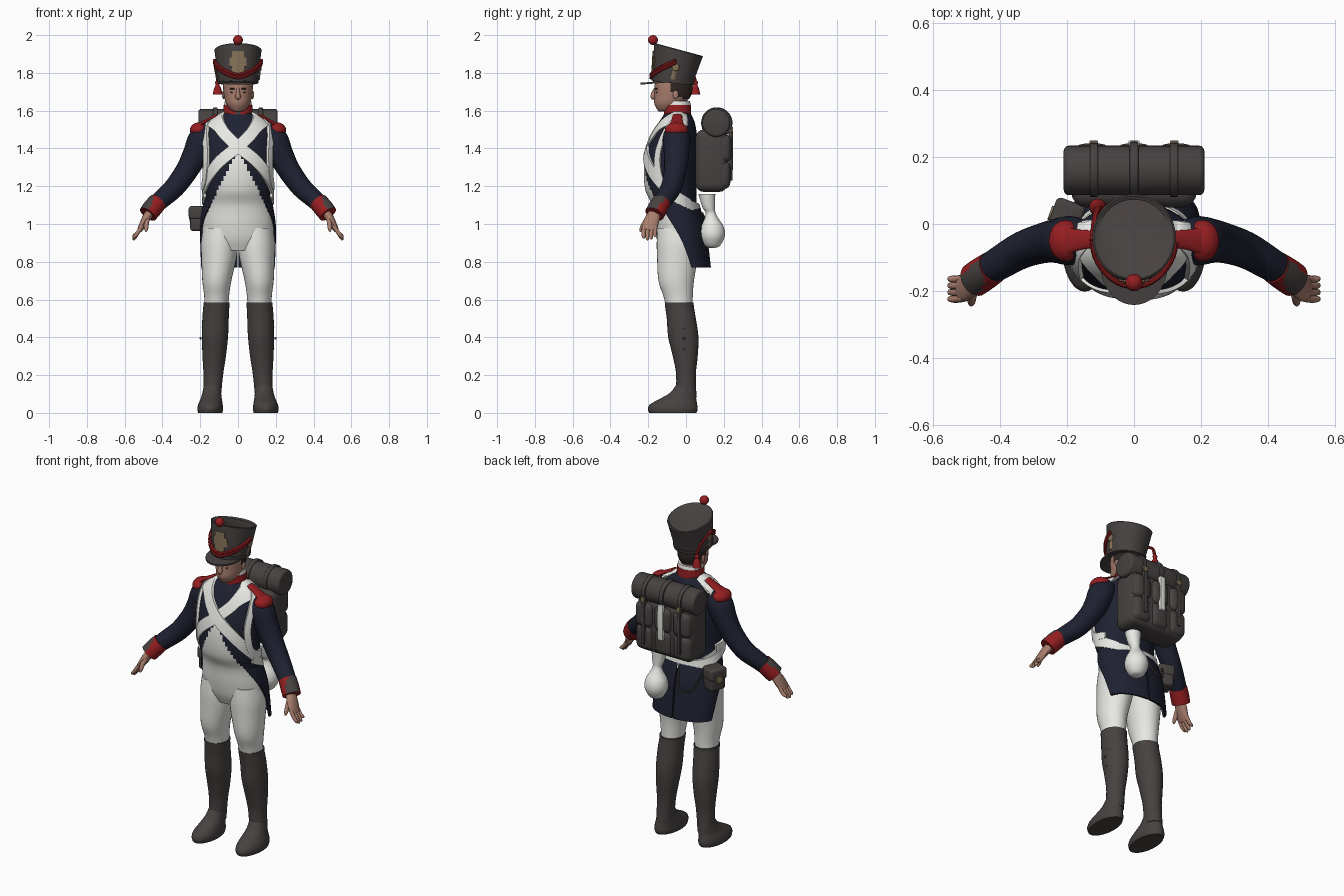
import bpy, bmesh, math
from mathutils import Vector, Matrix

def mat(name, r, g, b):
    m = bpy.data.materials.new(name)
    m.diffuse_color = (r, g, b, 1)
    return m
NAVY = mat("navy cloth", .013, .015, .03)
WHITE = mat("white cloth", .8, .8, .77)
RED = mat("red cloth", .30, .013, .015)
DARK = mat("dark leather", .062, .054, .052)
SKIN = mat("skin", .40, .21, .155)
BRASS = mat("brass", .23, .165, .095)
HAIR = mat("dark hair", .03, .02, .017)

def finish(name, bm, mats, rule=None, angle=40):
    bmesh.ops.recalc_face_normals(bm, faces=bm.faces)
    bm.normal_update()
    if rule:
        for f in bm.faces:
            f.material_index = rule(f.calc_center_median(), f.normal)
    me = bpy.data.meshes.new(name)
    bm.to_mesh(me)
    bm.free()
    for m in mats:
        me.materials.append(m)
    ob = bpy.data.objects.new(name, me)
    bpy.context.collection.objects.link(ob)
    bpy.ops.object.select_all(action='DESELECT')
    ob.select_set(True)
    bpy.context.view_layer.objects.active = ob
    bpy.ops.object.shade_smooth_by_angle(angle=math.radians(angle))
    return ob

def dense(rows, sub):
    # Catmull-Rom through tuples
    out = []
    for i in range(len(rows) - 1):
        a, b, c, d = rows[max(i - 1, 0)], rows[i], rows[i + 1], rows[min(i + 2, len(rows) - 1)]
        for k in range(sub):
            t = k / sub
            out.append(tuple(.5 * (2*q + (r - p)*t + (2*p - 5*q + 4*r - s)*t*t + (3*q - p - 3*r + s)*t**3)
                             for p, q, r, s in zip(a, b, c, d)))
    return out + [tuple(rows[-1])]

def skin(name, rings, mats, rule=None, angle=40):
    bm = bmesh.new()
    vs = [[bm.verts.new(p) for p in r] for r in rings]
    n = len(vs[0])
    for a, b in zip(vs, vs[1:]):
        for i in range(n):
            bm.faces.new((a[i], a[(i + 1) % n], b[(i + 1) % n], b[i]))
    bm.faces.new(vs[0])
    bm.faces.new(vs[-1])
    return finish(name, bm, mats, rule, angle)

def R(z, cy, rx, ry, cx=0, tilt=0):
    return (z, cx, cy, rx, ry, tilt)

def point(row, th, off=0):
    z, cx, cy, rx, ry, tilt = row
    dy = -(ry + off) * math.cos(th)
    return Vector((cx + (rx + off) * math.sin(th), cy + dy, z + tilt * dy))

def loft(name, rows, mats, sub=4, n=32, rule=None, angle=40):
    return skin(name, [[point(r, 2*math.pi*i/n) for i in range(n)] for r in dense(rows, sub)], mats, rule, angle)

def tube(name, pts, mats, sub=4, n=16, rule=None):
    # pts: x, y, z, half-width along y, half-width across
    pts = dense(pts, sub)
    rings = []
    for i, p in enumerate(pts):
        c = Vector(p[:3])
        t = (Vector(pts[min(i + 1, len(pts) - 1)][:3]) - Vector(pts[max(i - 1, 0)][:3])).normalized()
        u = Vector((0, 1, 0)) - t * t.y
        u.normalize()
        v = t.cross(u)
        rings.append([c + u*p[3]*math.cos(a) + v*p[4]*math.sin(a) for a in (2*math.pi*k/n for k in range(n))])
    return skin(name, rings, mats, rule)

def row_at(rows, z):
    rows = sorted(rows)
    for a, b in zip(rows, rows[1:]):
        if z <= b[0]:
            t = max(0, (z - a[0]) / max(b[0] - a[0], 1e-6))
            return (z,) + tuple(p + (q - p)*t for p, q in zip(a[1:], b[1:]))
    return rows[-1]

def ribbon(name, rows, path, width, m, off=.009):
    # flat strap lying on a lofted surface, path in (angle, height)
    path = dense(path, 6)
    rings = []
    for i, (th, z) in enumerate(path):
        a, b = path[max(i - 1, 0)], path[min(i + 1, len(path) - 1)]
        rx = row_at(rows, z)[3]
        d = Vector(((b[0] - a[0]) * rx, b[1] - a[1])).normalized() * width / 2
        P = lambda k, o: point(row_at(rows, z + k*d.x), th - k*d.y/rx, o)
        rings.append([P(-1, -.01), P(-1, off), P(0, off), P(1, off), P(1, -.01)])
    return skin(name, rings, [m], None, 50)

def box(name, loc, size, m, bev=.01, rot=0):
    bm = bmesh.new()
    bmesh.ops.create_cube(bm, size=1, matrix=Matrix.Diagonal((*size, 1)))
    bmesh.ops.bevel(bm, geom=bm.edges[:], offset=bev, segments=4, profile=.5, affect='EDGES')
    bm.transform(Matrix.Translation(loc) @ Matrix.Rotation(rot, 4, 'Z'))
    return finish(name, bm, [m])

def ball(name, loc, size, m):
    bm = bmesh.new()
    bmesh.ops.create_uvsphere(bm, u_segments=20, v_segments=12, radius=1,
                              matrix=Matrix.Translation(loc) @ Matrix.Diagonal((*size, 1)))
    return finish(name, bm, [m])

def drum(name, loc, r, depth, m, bev=.004, rot=0):
    # cylinder along x, turned about z
    bm = bmesh.new()
    bmesh.ops.create_cone(bm, cap_ends=True, segments=32, radius1=r, radius2=r, depth=depth)
    rim = [e for e in bm.edges if abs(e.verts[0].co.z - e.verts[1].co.z) < 1e-4]
    bmesh.ops.bevel(bm, geom=rim, offset=bev, segments=3, profile=.5, affect='EDGES')
    bm.transform(Matrix.Translation(loc) @ Matrix.Rotation(rot, 4, 'Z') @ Matrix.Rotation(math.pi/2, 4, 'Y'))
    return finish(name, bm, [m])

# torso: navy coat with white waistcoat opening
T = [R(.86, -.03, .15, .10), R(.92, -.035, .185, .12), R(1.0, -.045, .188, .125), R(1.1, -.062, .178, .12),
     R(1.18, -.08, .178, .135), R(1.28, -.08, .185, .143), R(1.38, -.072, .19, .138), R(1.47, -.06, .188, .118),
     R(1.53, -.05, .165, .098), R(1.57, -.045, .11, .078), R(1.60, -.045, .06, .06)]
def coat_rule(c, n):
    w = min(.2, (1.40 - c.z) * .48)
    return 1 if c.z < 1.0 or (c.y < -.06 and abs(c.x) < w) else 0
loft("coat_body", T, [NAVY, WHITE], 8, 72, coat_rule)
TD = dense(T, 8)

# straps and belt
for s in (1, -1):
    ribbon("cross_belt", TD, [(s*2.2, 1.55), (s*1.5, 1.567), (s*.7, 1.53), (s*.33, 1.47), (0, 1.41), (-s*.5, 1.335),
                              (-s*1.0, 1.25), (-s*1.6, 1.16), (-s*2.3, 1.1)], .062, WHITE, .009 if s > 0 else .012)
    ribbon("pack_strap", TD, [(s*2.1, 1.53), (s*1.5, 1.545), (s*1.15, 1.5), (s*1.03, 1.4), (s*1.08, 1.3),
                              (s*1.3, 1.21), (s*1.9, 1.18)], .042, WHITE, .014)
ribbon("waist_belt", TD, [(1.3, 1.165), (1.7, 1.135), (2.3, 1.1), (math.pi, 1.08), (3.98, 1.1), (4.58, 1.135),
                          (4.98, 1.165)], .05, WHITE, .014)

# coat tails
tails = dense([(1.11, -.06, .183, .125, 2.25), (1.0, -.035, .2, .138, 1.85), (.9, -.008, .2, .125, 1.65),
               (.77, .02, .195, .112, 1.48)], 5)
for s in (1, -1):
    rings = []
    for z, cy, rx, ry, m in tails:
        ths = [s*(math.pi - .02 - (m - .02)*k/20) for k in range(21)]
        row = R(z, cy, rx, ry)
        rings.append([point(row, t) for t in ths] + [point(row, t, -.012) for t in reversed(ths)])
    skin("coat_tail", rings, [NAVY])

for s in (1, -1):
    # legs, gaiters and shoes
    loft("trouser_leg", [R(.56, -.035, .063, .07, s*.114), R(.62, -.042, .066, .078, s*.113),
                         R(.7, -.052, .077, .094, s*.112), R(.82, -.045, .093, .108, s*.101),
                         R(.9, -.037, .099, .118, s*.097), R(.98, -.04, .09, .11, s*.095)], [WHITE])
    loft("gaiter", [R(.08, .0, .047, .056, s*.138), R(.2, .0, .052, .052, s*.131), R(.3, -.004, .062, .066, s*.126),
                    R(.4, -.014, .069, .08, s*.122), R(.5, -.025, .070, .077, s*.119), R(.56, -.034, .069, .076, s*.115),
                    R(.585, -.036, .070, .077, s*.114)], [DARK])
    loft("shoe", [R(0, -.07, .064, .125, s*.147), R(.02, -.07, .068, .132, s*.147), R(.045, -.066, .065, .125, s*.146),
                  R(.075, -.042, .056, .096, s*.142), R(.105, -.016, .05, .07, s*.139),
                  R(.15, 0, .045, .05, s*.135)], [DARK], 3)
    for k in range(8):
        ball("gaiter_button", (s*(.198 - .012*abs(k - 5)), -.01, .12 + .055*k), (.006, .007, .007), DARK)
    # arms
    tube("sleeve", [(s*x, y, z, r, r) for x, y, z, r in
                    [(.12, -.05, 1.5, .05), (.185, -.05, 1.455, .073), (.225, -.05, 1.37, .067),
                     (.27, -.057, 1.285, .06), (.335, -.078, 1.195, .055), (.4, -.115, 1.135, .05),
                     (.45, -.145, 1.09, .045)]], [NAVY], 4, 24)
    tube("cuff", [(s*.423, -.13, 1.118, .05, .05), (s*.45, -.148, 1.087, .052, .052), (s*.477, -.167, 1.052, .052, .05)],
         [RED, DARK], 4, 24, lambda c, n: 1 if n.z > .45 and abs(c.x) > .45 and c.z > 1.07 else 0)
    # hand
    tube("palm", [(s*.46, -.158, 1.07, .03, .024), (s*.483, -.175, 1.035, .038, .023), (s*.505, -.19, .995, .042, .019),
                  (s*.522, -.195, .965, .036, .013)], [SKIN])
    for k in range(4):
        y, drop = -.222 + .02*k, (.01, 0, .004, .018)[k]
        tube("finger", [(s*.508, y, .99, .011, .011), (s*.533, y - .003, .95, .011, .011),
                        (s*.55, y - .002, .922 + drop, .009, .009), (s*.554, y - .002, .914 + drop, .003, .003)],
             [SKIN], 2, 10)
    tube("thumb", [(s*.478, -.185, 1.04, .015, .015), (s*.484, -.215, 1.01, .014, .014),
                   (s*.486, -.235, .975, .011, .011), (s*.487, -.242, .96, .004, .004)], [SKIN], 3, 10)
    # shoulder pieces
    ball("epaulette", (s*.205, -.05, 1.498), (.05, .062, .04), RED)
    tube("shoulder_tab", [(s*.11, -.045, 1.575, .025, .01), (s*.16, -.047, 1.548, .03, .01),
                          (s*.2, -.05, 1.525, .04, .012)], [RED])
    # face details
    ball("eye", (s*.029, -.153, 1.698), (.011, .007, .006), HAIR)
    box("eyebrow", (s*.03, -.157, 1.716), (.026, .008, .006), HAIR, .002, s*.3)
    ball("ear", (s*.077, -.055, 1.685), (.008, .015, .023), SKIN)

# head, nose and collar
loft("head", [R(1.595, -.118, .022, .026), R(1.61, -.107, .044, .048), R(1.64, -.088, .064, .08),
              R(1.68, -.07, .074, .097), R(1.73, -.066, .079, .1), R(1.79, -.066, .075, .095)], [SKIN, HAIR], 5, 40,
     lambda c, n: 1 if c.z > 1.665 and c.y > -.085 + max(0, 1.70 - c.z) * 2 else 0)
loft("neck", [R(1.55, -.045, .06, .06), R(1.68, -.05, .056, .056)], [SKIN])
tube("nose", [(0, -.16, 1.718, .009, .008), (0, -.17, 1.69, .014, .011), (0, -.173, 1.672, .014, .015),
              (0, -.168, 1.662, .008, .008)], [SKIN])
box("mouth", (0, -.159, 1.64), (.035, .008, .005), RED, .002)
loft("collar", [R(1.545, -.045, .088, .076), R(1.575, -.045, .080, .073), R(1.63, -.045, .076, .071)], [RED, DARK], 4, 40,
     lambda c, n: 1 if c.y < -.08 and abs(c.x) < .018 else 0)
loft("neckcloth", [R(1.6, -.045, .07, .066), R(1.63, -.045, .073, .07), R(1.65, -.045, .07, .066)], [WHITE])

# tall felt hat
H = [R(1.745, -.07, .104, .107, 0, -.1), R(1.768, -.069, .107, .11, 0, -.11), R(1.9, -.044, .122, .126, 0, -.25),
     R(1.92, -.04, .125, .129, 0, -.27), R(1.924, -.04, .12, .124, 0, -.27), R(1.916, -.04, .11, .114, 0, -.27)]
loft("hat", H, [DARK], 1, 48)
HB = H[:4]
ribbon("hat_band", HB, [(2*math.pi*k/24, 1.757) for k in range(25)], .018, DARK, .004)
loft("visor", [R(1.747, -.125, .1, .117, 0, .08), R(1.757, -.125, .1, .117, 0, .08)], [DARK], 1, 40)
ball("pompom", (0, -.175, 1.974), (.026, .026, .026), RED)
ribbon("hat_plate", HB, [(0, 1.785), (0, 1.885)], .062, BRASS, .006)
ribbon("hat_plate_wide", HB, [(0, 1.815), (0, 1.858)], .09, BRASS, .005)
for d in (0, .014):
    cord = []
    for k in range(21):
        th = -1.55 + 3.1*k/20
        p = point(row_at(HB, 1.762 + d + .09 * (abs(th)/1.55)**1.5), th, .007)
        cord.append((*p, .009, .009))
    tube("hat_cord", cord, [RED], 1, 8)
for s in (1, -1):
    drum("hat_rosette", (s*.118, -.055, 1.83), .02, .012, BRASS)
    tube("chin_scales", [(s*.119, -.055, 1.83, .012, .004), (s*.111, -.07, 1.765, .012, .004)], [BRASS], 2, 8)
tube("tassel_cord", [(-.125, -.05, 1.86, .008, .008), (-.118, .015, 1.82, .008, .008), (-.108, .045, 1.77, .009, .009),
                     (-.108, .05, 1.735, .008, .008)], [RED], 4, 8)
loft("tassel", [R(1.685, .05, .026, .026, -.108), R(1.72, .05, .018, .018, -.108), R(1.735, .05, .01, .01, -.108),
                R(1.75, .05, .014, .014, -.108), R(1.762, .05, .004, .004, -.108)], [RED], 3, 12)

# backpack with rolled coat
box("pack_body", (0, .135, 1.335), (.375, .17, .33), DARK, .045)
for x in (-.125, 0, .125):
    box("pack_bulge", (x, .195, 1.26), (.118, .08, .15), DARK, .035)
    box("pack_flap", (x, .195, 1.4), (.118, .09, .15), DARK, .035)
drum("coat_roll", (0, .16, 1.535), .074, .42, DARK, .015)
for x in (-.12, .12):
    drum("roll_strap", (x, .162, 1.535), .081, .024, DARK)
    box("pack_strap_back", (x, .236, 1.36), (.022, .02, .26), DARK, .004)
    box("strap_buckle", (x, .243, 1.5), (.026, .012, .03), BRASS, .003)
drum("roll_strap_middle", (0, .163, 1.535), .083, .026, DARK)
box("white_pack_strap", (0, .238, 1.39), (.034, .022, .21), WHITE, .004)

# round canteen
loft("canteen", [R(.873, .14, .012, .012, .1), R(.885, .14, .04, .04, .1), R(.935, .14, .065, .065, .1),
                 R(.985, .14, .06, .06, .1), R(1.03, .135, .036, .036, .1), R(1.06, .13, .026, .026, .1),
                 R(1.09, .12, .034, .034, .1), R(1.16, .11, .045, .045, .1)], [WHITE])

# cartridge pouch and cord
box("pouch", (-.2, .015, 1.025), (.085, .1, .125), DARK, .015, -.35)
box("pouch_flap", (-.203, .016, 1.06), (.093, .108, .07), DARK, .015, -.35)
drum("pouch_badge", (-.245, .032, 1.03), .022, .014, BRASS, .003, -.35)
tube("belt_cord", [(-.01, .085, 1.06, .006, .006), (-.035, .122, .97, .006, .006), (-.075, .122, .945, .006, .006),
                   (-.12, .1, .97, .006, .006), (-.15, .06, 1.05, .006, .006)], [DARK], 5, 8)
